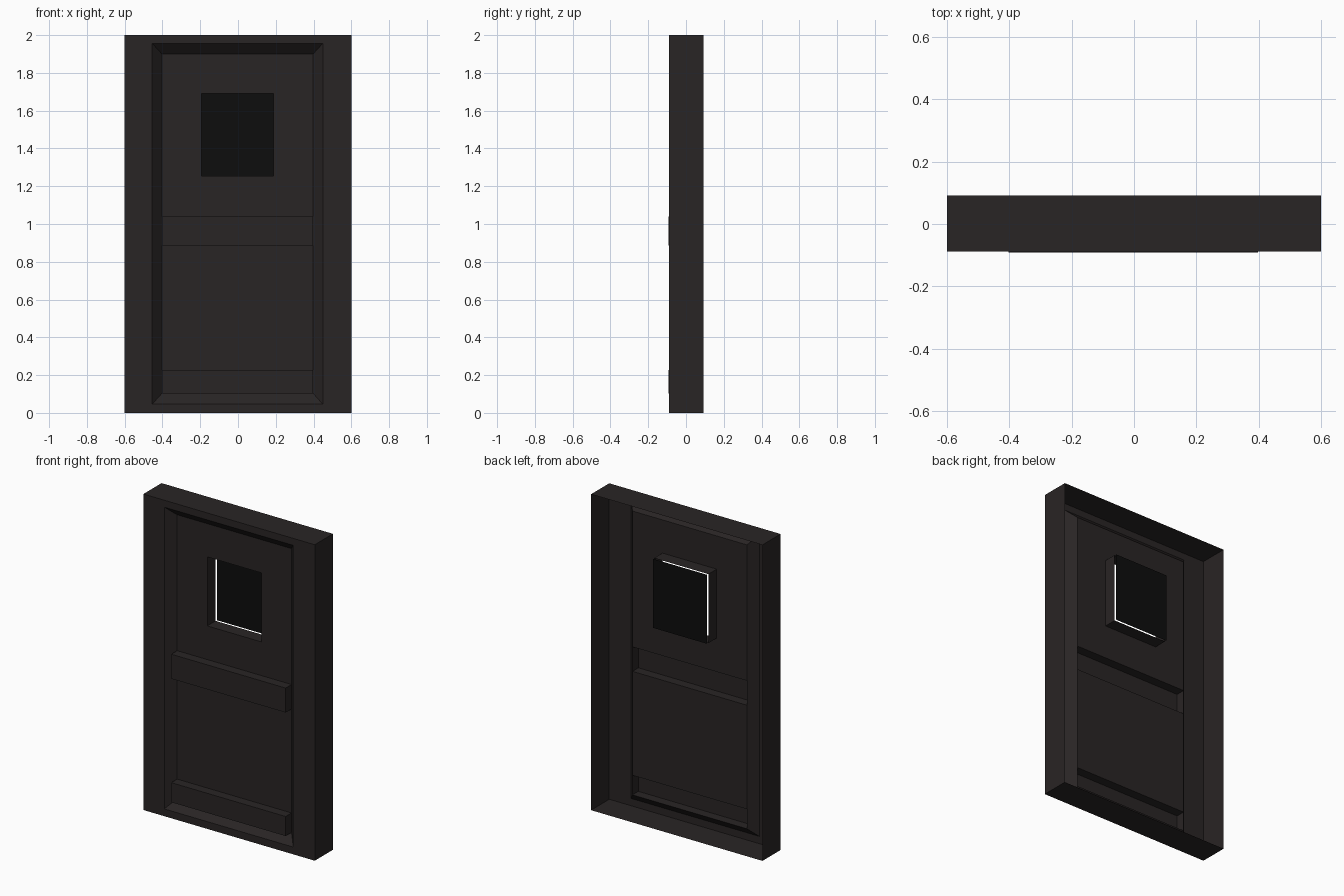
import bpy, bmesh

if "Cube" in bpy.data.objects:
    bpy.data.objects.remove(bpy.data.objects["Cube"])

def material(name, rgb):
    m = bpy.data.materials.new(name)
    m.diffuse_color = (*rgb, 1)
    m.use_nodes = True
    m.node_tree.nodes["Principled BSDF"].inputs["Base Color"].default_value = m.diffuse_color
    return m

DARK = material("dark_paint", (0.022, 0.018, 0.018))
BLACK = material("black_glass", (0.004, 0.004, 0.004))

def shell(name, loops, mat, cap=False):
    """Bridge a series of rectangles (x0, x1, z0, z1, y) into a thin sheet."""
    bm = bmesh.new()
    rings = [[bm.verts.new(p) for p in
              ((x0, y, z0), (x1, y, z0), (x1, y, z1), (x0, y, z1))]
             for x0, x1, z0, z1, y in loops]
    for a, b in zip(rings, rings[1:]):
        for i in range(4):
            j = (i + 1) % 4
            bm.faces.new((a[i], a[j], b[j], b[i]))
    if cap:
        bm.faces.new(rings[-1])
    me = bpy.data.meshes.new(name)
    bm.to_mesh(me)
    bm.free()
    me.materials.append(mat)
    ob = bpy.data.objects.new(name, me)
    bpy.context.collection.objects.link(ob)
    return ob

BACK, FRONT, PANEL, RAIL = 0.092, -0.089, -0.033, -0.092
L, R = -0.403, 0.398                      # door panel sides
BOTTOM, TOP = 0.103, 1.90                 # door panel ends
LOW_TOP, MID_BOT, MID_TOP = 0.227, 0.885, 1.04
HOLE = (-0.192, 0.188, 1.253, 1.69)

# outer frame: open-backed sides, flat face, sloped reveal
shell("door_frame", [(-0.6, 0.6, 0, 2, BACK),
                     (-0.6, 0.6, 0, 2, FRONT),
                     (-0.454, 0.449, 0.046, 1.956, FRONT),
                     (L, R, BOTTOM, TOP, PANEL)], DARK)

# upper panel with the window sleeve running out of its back
shell("upper_panel", [(L, R, MID_TOP, TOP, PANEL),
                      (*HOLE, PANEL),
                      (*HOLE, 0.05)], DARK)

# lower panel
shell("lower_panel", [(L, R, LOW_TOP, MID_BOT, PANEL)], DARK, cap=True)

# raised rails, hollow from behind
for name, z0, z1 in (("bottom_rail", BOTTOM, LOW_TOP), ("middle_rail", MID_BOT, MID_TOP)):
    shell(name, [(L, R, z0, z1, PANEL), (L, R, z0, z1, RAIL)], DARK, cap=True)

# window pane, set just behind the sleeve
shell("window_pane", [(*HOLE, 0.062)], BLACK, cap=True)
